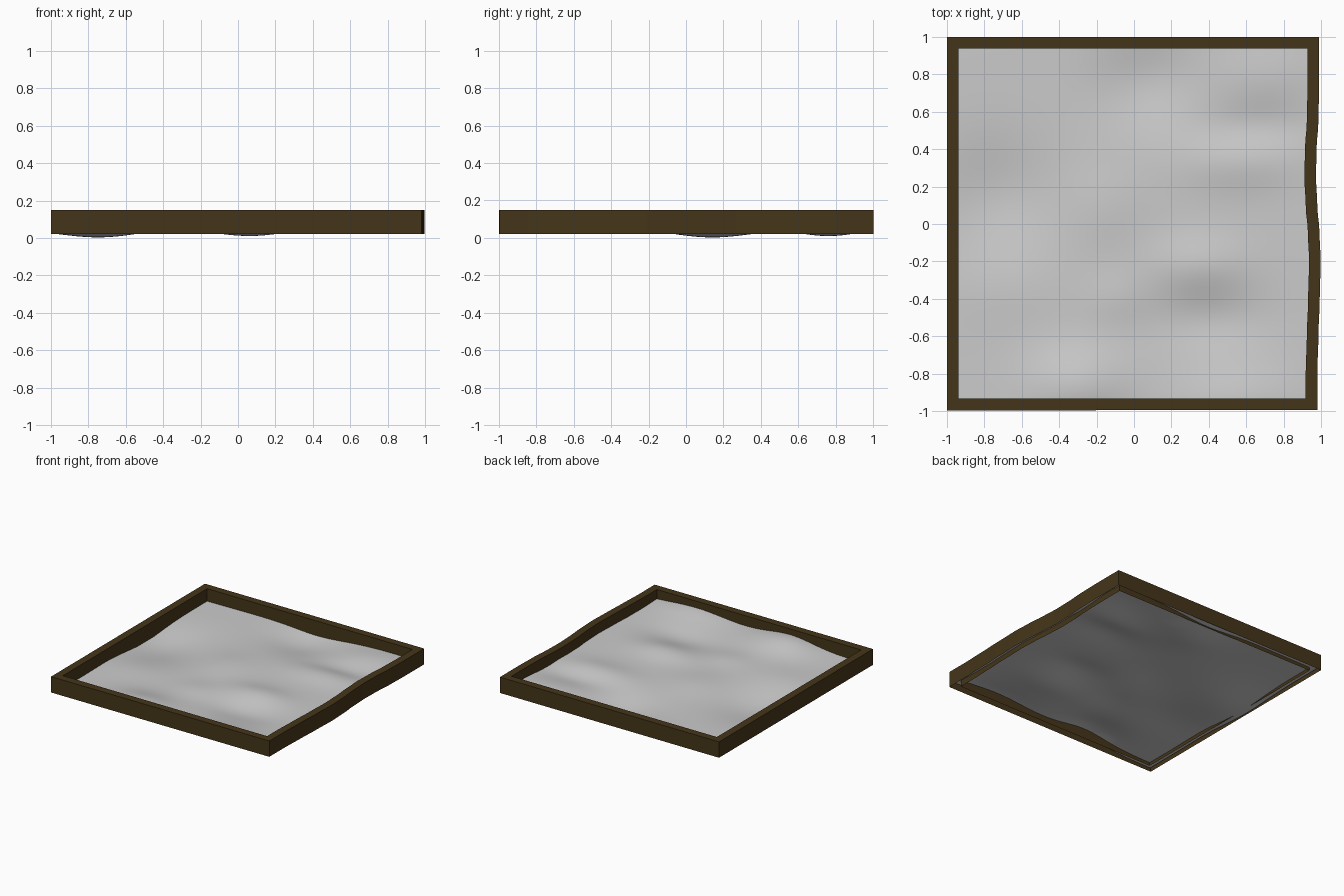
import bpy, bmesh, math

if "Cube" in bpy.data.objects:
    bpy.data.objects.remove(bpy.data.objects["Cube"])

def finish(bm, name, color=None, smooth=None):
    mesh = bpy.data.meshes.new(name)
    bm.to_mesh(mesh)
    bm.free()
    obj = bpy.data.objects.new(name, mesh)
    bpy.context.collection.objects.link(obj)
    if color:
        mat = bpy.data.materials.new(name + "_brown")
        mat.diffuse_color = color
        mat.use_nodes = True
        mat.node_tree.nodes["Principled BSDF"].inputs["Base Color"].default_value = mat.diffuse_color
        mesh.materials.append(mat)
    if smooth:
        bpy.context.view_layer.objects.active = obj
        obj.select_set(True)
        bpy.ops.object.shade_smooth_by_angle(angle=math.radians(smooth))
        obj.select_set(False)
    return obj

# Wavy offset of the right-hand wall: (y, outer x)
KEYS = [(-1.0, .98), (-.8, .98), (-.6, .986), (-.4, .993), (-.2, .998), (-.05, .992),
        (.1, .98), (.25, .973), (.4, .976), (.55, .986), (.75, .99), (1.0, .99)]

def right_x(y):
    for (y0, x0), (y1, x1) in zip(KEYS, KEYS[1:]):
        if y <= y1:
            t = max(0, (y - y0) / (y1 - y0))
            t = t * t * (3 - 2 * t)
            return x0 + (x1 - x0) * t
    return KEYS[-1][1]

# Frame: one mitred ring of four walls, open underneath, the right one wavy
N, W, Z0, Z1 = 40, .062, .02, .15
ring = [((-1, -.997), (-.937, -.933))]
for i in range(N + 1):
    y = -.994 + 1.994 * i / N
    yi = max(-.933, min(.938, y))
    ring.append(((right_x(y), y), (right_x(yi) - W, yi)))
ring.append(((-1, 1), (-.937, .938)))

bm = bmesh.new()
rows = [[bm.verts.new((*p, z)) for p, z in
         ((o, Z0), (o, Z1), (i, Z1), (i, Z0))] for o, i in ring]
for a, b in zip(rows, rows[1:] + rows[:1]):
    for k in range(3):
        bm.faces.new((a[k], b[k], b[k + 1], a[k + 1]))
bmesh.ops.remove_doubles(bm, verts=bm.verts, dist=1e-5)
bmesh.ops.recalc_face_normals(bm, faces=bm.faces)
finish(bm, "frame", (.06, .036, .01, 1), 30)

# Ground sheet: gentle hills and hollows (x, y, height, x radius, y radius)
BUMPS = [(-.74, .14, -.046, .3, .3), (.07, .76, -.046, .28, .24),
         (.35, -.22, .03, .26, .15), (.4, -.52, -.024, .3, .15),
         (.55, .33, .024, .3, .15), (.65, .52, -.018, .3, .12),
         (.7, .8, .015, .27, .15), (-.7, -.35, .01, .3, .2),
         (-.3, -.87, .055, .27, .2), (.55, -.95, .035, .33, .18),
         (-.15, .1, .016, .22, .22), (-.1, -.4, .012, .17, .14)]

def height(x, y):
    return .062 + .009 * x + sum(
        h * math.exp(-((x - cx) / rx) ** 2 - ((y - cy) / ry) ** 2)
        for cx, cy, h, rx, ry in BUMPS)

bm = bmesh.new()
bmesh.ops.create_grid(bm, x_segments=64, y_segments=64, size=.99)
low = min(height(v.co.x, v.co.y) for v in bm.verts)
for v in bm.verts:
    v.co.z = height(v.co.x, v.co.y) - low + .003
    if v.co.x > .8:
        v.co.x = .8 + (v.co.x - .8) * (right_x(v.co.y) - .006 - .8) / .19
finish(bm, "ground_sheet", None, 60)
